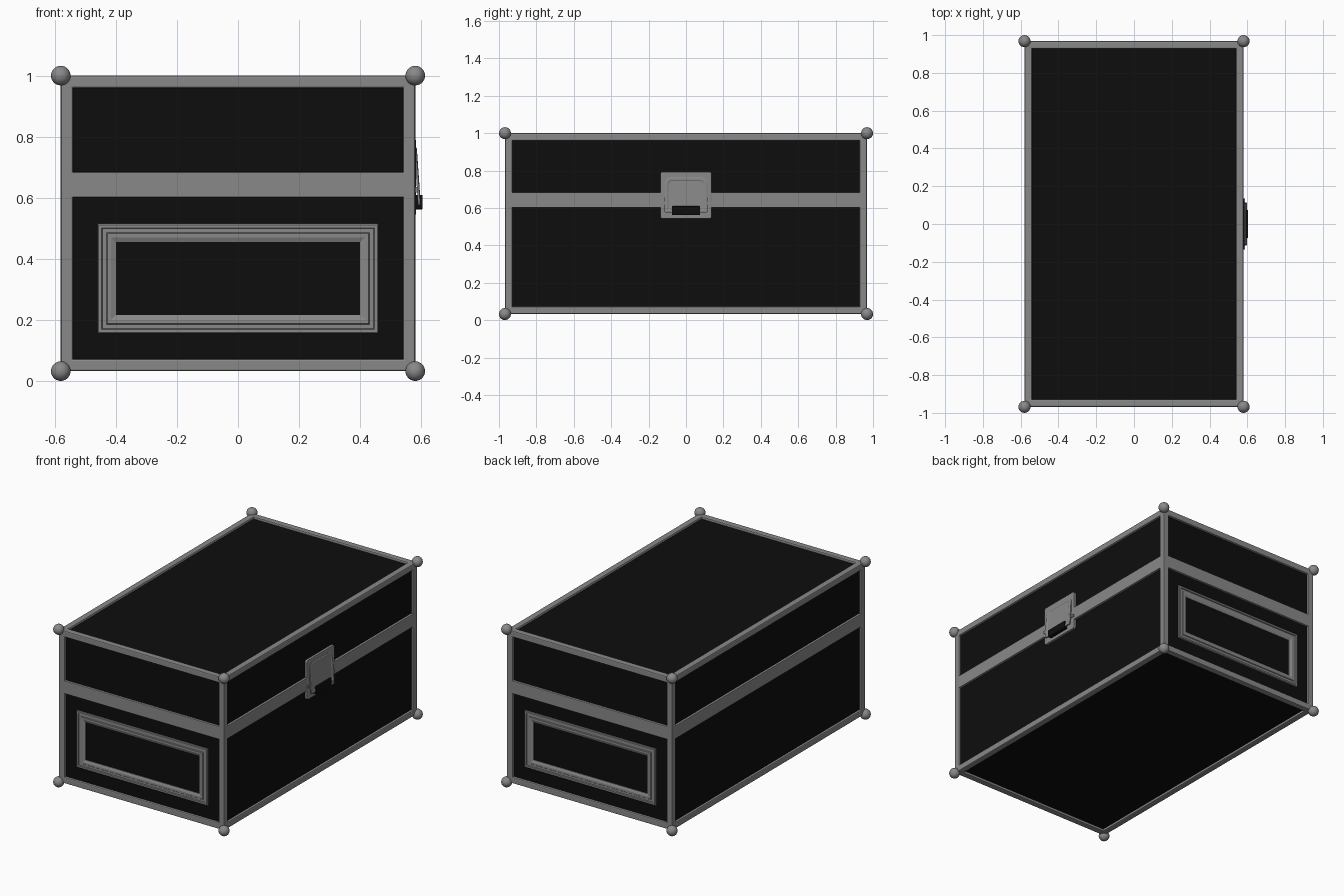
import bpy, bmesh, math
from mathutils import Vector

if "Cube" in bpy.data.objects:
    bpy.data.objects.remove(bpy.data.objects["Cube"])


def material(name, rgb):
    m = bpy.data.materials.new(name)
    m.diffuse_color = (*rgb, 1)
    m.use_nodes = True
    m.node_tree.nodes["Principled BSDF"].inputs["Base Color"].default_value = m.diffuse_color
    return m


METAL = material("grey metal", (0.25, 0.25, 0.25))
BLACK = material("black laminate", (0.004, 0.004, 0.004))

X, Y, Z0, Z1 = 0.58, 0.968, 0.033, 1.0


def finish(name, bm, mat):
    bmesh.ops.recalc_face_normals(bm, faces=bm.faces)
    me = bpy.data.meshes.new(name)
    bm.to_mesh(me)
    bm.free()
    me.materials.append(mat)
    ob = bpy.data.objects.new(name, me)
    bpy.context.collection.objects.link(ob)
    return ob


def box(name, lo, hi, mat, bevel=0):
    bm = bmesh.new()
    bmesh.ops.create_cube(bm, size=1)
    for v in bm.verts:
        v.co = Vector([(lo[i] + hi[i]) / 2 + v.co[i] * (hi[i] - lo[i]) for i in range(3)])
    if bevel:
        bmesh.ops.bevel(bm, geom=list(bm.edges), offset=bevel, segments=2,
                        profile=0.5, affect='EDGES')
    return finish(name, bm, mat)


# Laminate body, set back behind the frame
D = 0.014
box("case_body", (-X + D, -Y + D, Z0 + D), (X - D, Y - D, Z1 - D), BLACK)

# Metal edge bars along all twelve edges
W, B = 0.04, 0.006
for a in (-1, 1):
    xs = sorted((a * X, a * (X - W)))
    ys = sorted((a * Y, a * (Y - W)))
    for b in (-1, 1):
        yb = sorted((b * Y, b * (Y - W)))
        zb = (Z0, Z0 + W) if b < 0 else (Z1 - W, Z1)
        box("corner_post", (xs[0], yb[0], Z0), (xs[1], yb[1], Z1), METAL, B)
        box("side_rail", (xs[0], -Y, zb[0]), (xs[1], Y, zb[1]), METAL, B)
        box("end_rail", (-X, ys[0], zb[0]), (X, ys[1], zb[1]), METAL, B)
    # Lid closure band
    box("side_band", (xs[0], -Y + 0.01, 0.602), (xs[1], Y - 0.01, 0.684), METAL, 0.003)
    box("end_band", (-X + 0.01, ys[0], 0.602), (X - 0.01, ys[1], 0.684), METAL, 0.003)

# Ball corners
for sx in (-1, 1):
    for sy in (-1, 1):
        for z in (Z0, Z1):
            bm = bmesh.new()
            bmesh.ops.create_uvsphere(bm, u_segments=24, v_segments=14, radius=0.032)
            bmesh.ops.translate(bm, verts=bm.verts, vec=(sx * X, sy * Y, z))
            for f in bm.faces:
                f.smooth = True
            finish("ball_corner", bm, METAL)

# Stepped rectangular frame on each end: (inset, height above the panel)
profile = [(0, -0.002), (0, 0.009), (0.004, 0.012), (0.014, 0.012), (0.017, 0.006),
           (0.03, 0.006), (0.033, 0.01), (0.045, 0.01), (0.06, 0.004), (0.06, -0.002)]
for s in (-1, 1):
    bm = bmesh.new()
    rings = []
    for inset, h in profile:
        hx, hz = 0.46 - inset, 0.18 - inset
        rings.append([bm.verts.new((cx * hx, s * (Y - D + h), 0.336 + cz * hz))
                      for cx, cz in ((-1, -1), (1, -1), (1, 1), (-1, 1))])
    for r, q in zip(rings, rings[1:]):
        for i in range(4):
            j = (i + 1) % 4
            bm.faces.new((r[i], r[j], q[j], q[i]))
    finish("end_frame", bm, METAL)


def outline(hy, z0, z1, r_low, r_top, n=5):
    pts = []
    for cy, cz, r, a0 in ((1, z1, r_top, 0), (-1, z1, r_top, 90),
                          (-1, z0, r_low, 180), (1, z0, r_low, 270)):
        c = Vector((cy * (hy - r), cz - r if cz == z1 else cz + r))
        for k in range(n + 1):
            a = math.radians(a0 + 90 * k / n)
            pts.append(c + Vector((math.cos(a), math.sin(a))) * r)
    return pts


def slab(name, layers, mat, lean=0.0):
    """Loft rounded outlines (hy, z0, z1, r_low, r_top, x); lean tilts outward towards the base."""
    bm = bmesh.new()
    rings = []
    for hy, z0, z1, rl, rt, x in layers:
        rings.append([bm.verts.new((x + lean * (0.765 - p.y), p.x, p.y))
                      for p in outline(hy, z0, z1, rl, rt)])
    for r, q in zip(rings, rings[1:]):
        for i in range(len(r)):
            j = (i + 1) % len(r)
            bm.faces.new((r[i], r[j], q[j], q[i]))
    bm.faces.new(rings[0])
    bm.faces.new(rings[-1])
    return finish(name, bm, mat)


# Latch back plate, raised dished lever and black catch on the right side
slab("latch_plate", [(0.136, 0.543, 0.792, 0.01, 0.01, X - D - 0.002),
                     (0.136, 0.543, 0.792, 0.01, 0.01, X + 0.0005),
                     (0.132, 0.547, 0.788, 0.008, 0.008, X + 0.002)], METAL)
slab("latch_lever", [(0.115, 0.575, 0.765, 0.008, 0.035, X - 0.004),
                     (0.115, 0.575, 0.765, 0.008, 0.035, X + 0.003),
                     (0.11, 0.58, 0.76, 0.006, 0.032, X + 0.005),
                     (0.1, 0.59, 0.75, 0.006, 0.026, X + 0.005),
                     (0.094, 0.596, 0.744, 0.006, 0.02, X + 0.002)], METAL, 0.07)
box("latch_catch", (X, -0.075, 0.562), (X + 0.024, 0.075, 0.61), BLACK, 0.003)
for s in (-1, 1):
    y = sorted((s * 0.112, s * 0.136))
    box("latch_tab", (X, y[0], 0.618), (X + 0.007, y[1], 0.636), METAL)
